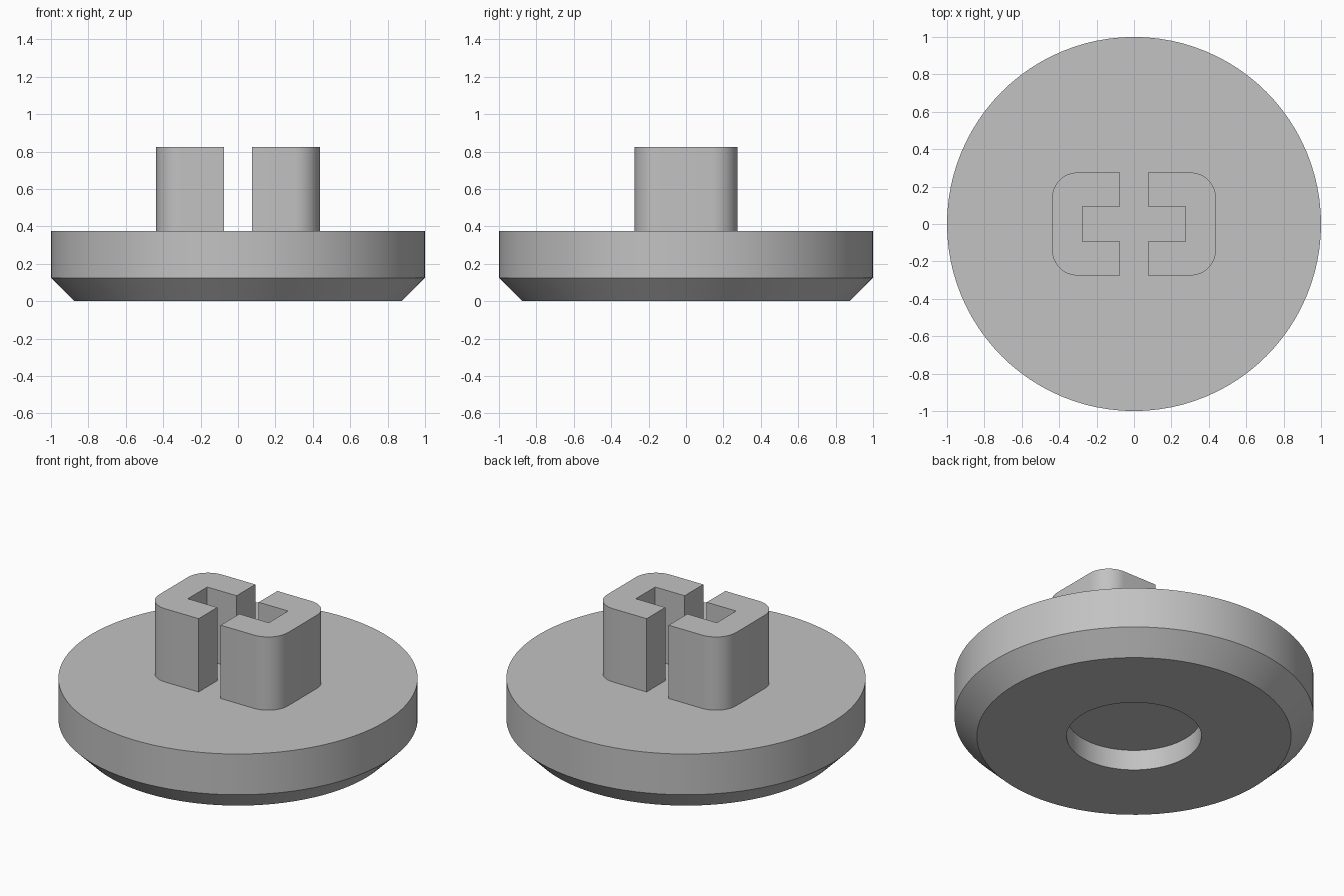
import bpy, bmesh, math

if "Cube" in bpy.data.objects:
    bpy.data.objects.remove(bpy.data.objects["Cube"])

grey = bpy.data.materials.new("light grey")
grey.diffuse_color = (0.54, 0.54, 0.54, 1)
grey.use_nodes = True
grey.node_tree.nodes["Principled BSDF"].inputs["Base Color"].default_value = grey.diffuse_color


def finish(bm, name):
    bmesh.ops.recalc_face_normals(bm, faces=bm.faces)
    mesh = bpy.data.meshes.new(name)
    bm.to_mesh(mesh)
    bm.free()
    mesh.materials.append(grey)
    obj = bpy.data.objects.new(name, mesh)
    bpy.context.collection.objects.link(obj)
    bpy.ops.object.select_all(action='DESELECT')
    obj.select_set(True)
    bpy.context.view_layer.objects.active = obj
    bpy.ops.object.shade_smooth_by_angle(angle=math.radians(30))
    return obj


def lathe(name, profile, steps=96):
    """Revolve (radius, z) points into rings, capping both ends."""
    bm = bmesh.new()
    rings = []
    for r, z in profile:
        rings.append([bm.verts.new((r * math.cos(2 * math.pi * i / steps),
                                    r * math.sin(2 * math.pi * i / steps), z))
                      for i in range(steps)])
    for a, b in zip(rings, rings[1:]):
        for i in range(steps):
            j = (i + 1) % steps
            bm.faces.new((a[i], a[j], b[j], b[i]))
    bm.faces.new(rings[0])
    bm.faces.new(rings[-1])
    return finish(bm, name)


# Disc base: blind recess underneath, chamfered lower rim
lathe("disc_base", [(0.375, 0.125), (0.375, 0), (0.875, 0),
                    (1, 0.125), (1, 0.375)])

# C-shaped prong outline with rounded outer corners
gap, slot_x, slot_y = 0.075, 0.275, 0.094
out_x, out_y, rad = 0.4375, 0.275, 0.135
outline = [(gap, slot_y), (slot_x, slot_y), (slot_x, -slot_y), (gap, -slot_y),
           (gap, -out_y)]
for sign, start in ((-1, -90), (1, 0)):
    for i in range(13):
        a = math.radians(start + 90 * i / 12)
        outline.append((out_x - rad + rad * math.cos(a),
                        sign * (out_y - rad) + rad * math.sin(a)))
outline.append((gap, out_y))

# Pair of prongs facing each other
for name, side in (("right_prong", 1), ("left_prong", -1)):
    bm = bmesh.new()
    face = bm.faces.new([bm.verts.new((side * x, y, 0.37)) for x, y in outline])
    ext = bmesh.ops.extrude_face_region(bm, geom=[face], use_keep_orig=True)
    top = [v for v in ext["geom"] if isinstance(v, bmesh.types.BMVert)]
    bmesh.ops.translate(bm, verts=top, vec=(0, 0, 0.825 - 0.37))
    finish(bm, name)
